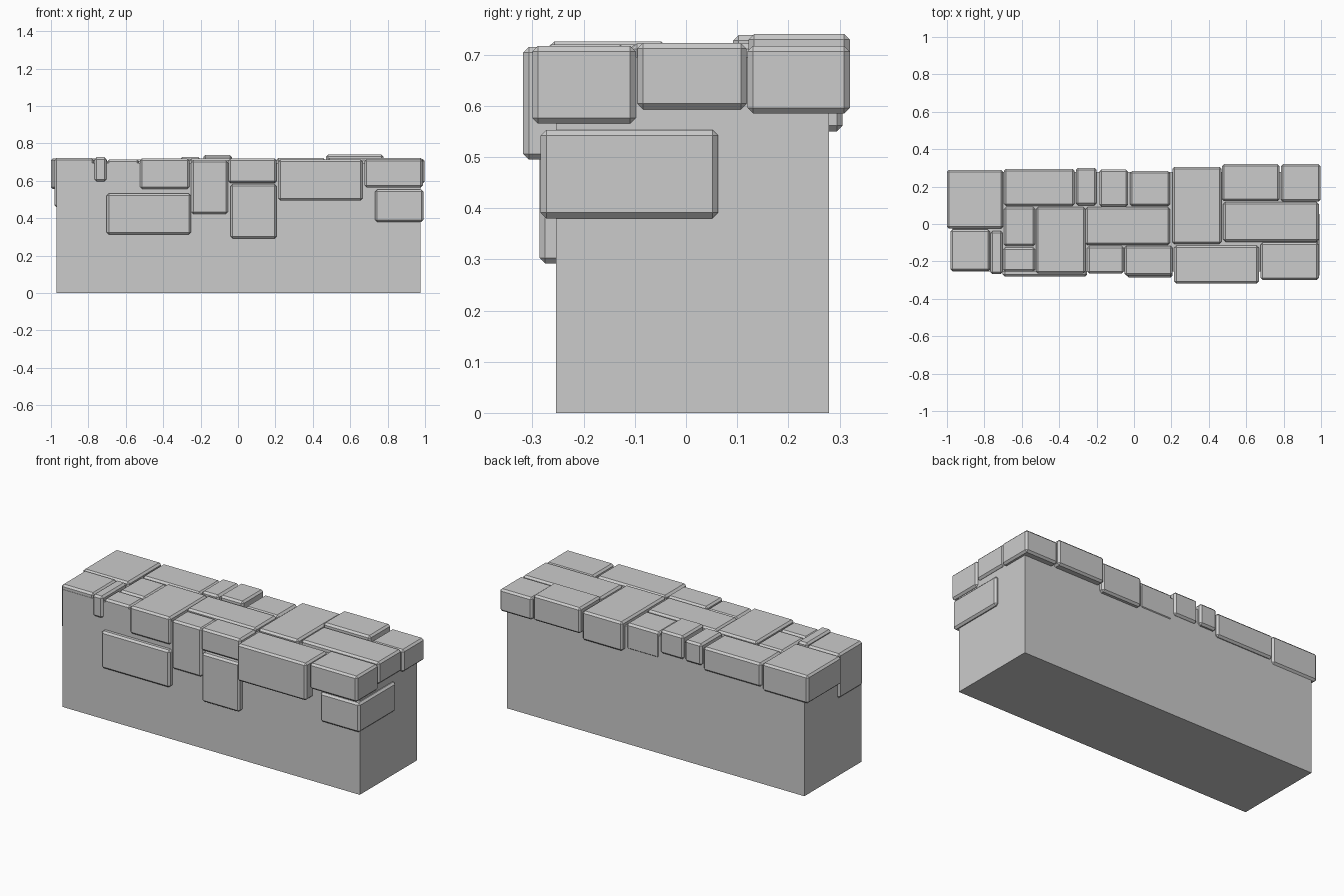
import bpy, bmesh
from mathutils import Vector


def block(name, x0, x1, y0, y1, z0, z1, chamfer=0.0):
    """Box between two corners, with an optional flat chamfer on all edges."""
    bm = bmesh.new()
    bmesh.ops.create_cube(bm, size=1.0)
    lo, hi = Vector((x0, y0, z0)), Vector((x1, y1, z1))
    for v in bm.verts:
        v.co = Vector([lo[i] + (v.co[i] + 0.5) * (hi[i] - lo[i]) for i in range(3)])
    if chamfer:
        bmesh.ops.bevel(bm, geom=bm.edges[:], offset=chamfer, segments=1,
                        affect='EDGES', profile=0.5)
    bmesh.ops.recalc_face_normals(bm, faces=bm.faces[:])
    mesh = bpy.data.meshes.new(name)
    bm.to_mesh(mesh)
    bm.free()
    obj = bpy.data.objects.new(name, mesh)
    bpy.context.collection.objects.link(obj)
    return obj


# Plain wall core
block("wall_core", -0.97, 0.975, -0.254, 0.279, 0.0, 0.695)

# Back row of capping stones, left to right: x0, x1, y0, y1, z0, z1
back_row = [
    (-1.0, -0.70, -0.025, 0.29, 0.555, 0.72),
    (-0.695, -0.318, 0.097, 0.295, 0.575, 0.715),
    (-0.31, -0.20, 0.10, 0.30, 0.60, 0.727),
    (-0.185, -0.033, 0.092, 0.292, 0.60, 0.738),
    (-0.022, 0.193, 0.095, 0.283, 0.56, 0.715),
    (0.205, 0.467, -0.107, 0.306, 0.55, 0.722),
    (0.47, 0.778, 0.122, 0.32, 0.588, 0.74),
    (0.785, 0.998, 0.12, 0.32, 0.585, 0.717),
]
# Middle row
middle_row = [
    (-0.695, -0.528, -0.118, 0.09, 0.58, 0.713),
    (-0.525, -0.26, -0.265, 0.09, 0.557, 0.72),
    (-0.26, 0.193, -0.112, 0.09, 0.58, 0.72),
    (0.477, 0.988, -0.095, 0.118, 0.593, 0.723),
]
# Front row
front_row = [
    (-0.982, -0.77, -0.252, -0.03, 0.46, 0.722),
    (-0.767, -0.702, -0.268, -0.038, 0.597, 0.726),
    (-0.70, -0.528, -0.254, -0.125, 0.54, 0.713),
    (-0.25, -0.054, -0.265, -0.118, 0.422, 0.712),
    (-0.052, 0.207, -0.275, -0.118, 0.588, 0.72),
    (0.215, 0.667, -0.318, -0.115, 0.495, 0.715),
    (0.677, 0.988, -0.30, -0.098, 0.565, 0.717),
]
# Loose facing stones set into the front and right side
facing = [
    (-0.702, -0.252, -0.282, -0.15, 0.312, 0.532),
    (-0.04, 0.207, -0.286, -0.15, 0.292, 0.582),
    (0.733, 0.992, -0.284, 0.063, 0.38, 0.553),
]

for name, row in (("back_cap_stone", back_row), ("middle_cap_stone", middle_row),
                  ("front_cap_stone", front_row), ("facing_stone", facing)):
    for i, dims in enumerate(row, 1):
        block(f"{name}_{i}", *dims, chamfer=0.011)
